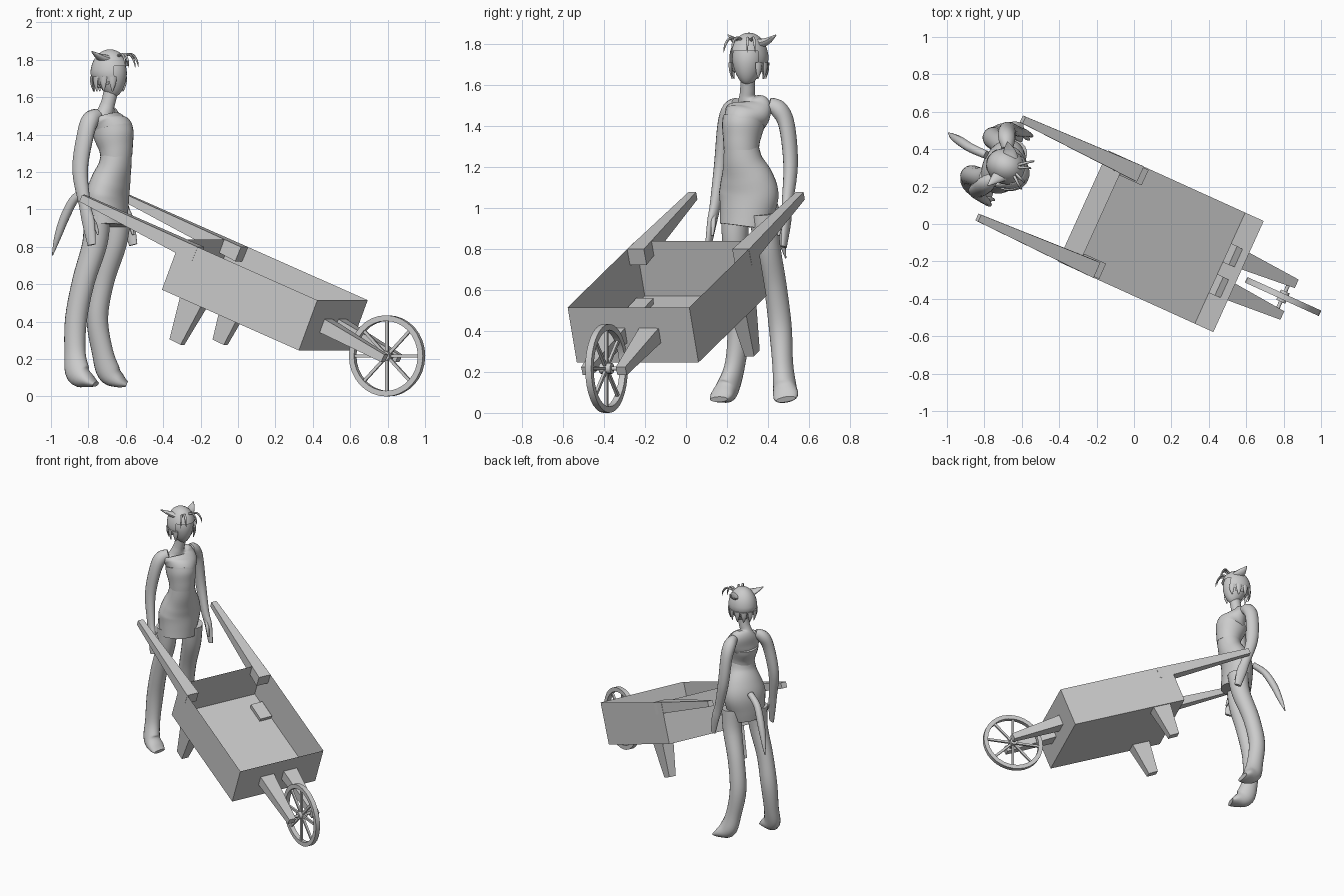
import bpy, bmesh, math
from mathutils import Vector, Matrix

if "Cube" in bpy.data.objects:
    bpy.data.objects.remove(bpy.data.objects["Cube"])

HEAD = math.radians(-24.4)
PITCH = math.radians(22)
ROT = Matrix.Rotation(HEAD, 4, 'Z')
# local frames: x forward, y left, z up
BARROW = Matrix.Translation((0.46, -0.236, 0.246)) @ ROT @ Matrix.Rotation(PITCH, 4, 'Y')
WHEEL = Matrix.Translation((0.797, -0.388, 0.217)) @ ROT
BODY = Matrix.Translation((-0.72, 0.33, 0)) @ ROT
TO_BODY = BODY.inverted()

grey = bpy.data.materials.new("light grey")
grey.diffuse_color = (0.6, 0.6, 0.6, 1)
grey.use_nodes = True
grey.node_tree.nodes["Principled BSDF"].inputs["Base Color"].default_value = grey.diffuse_color


def finish(name, bm, matrix, smooth):
    bmesh.ops.recalc_face_normals(bm, faces=bm.faces)
    me = bpy.data.meshes.new(name)
    bm.to_mesh(me)
    bm.free()
    me.materials.append(grey)
    me.transform(matrix)
    ob = bpy.data.objects.new(name, me)
    bpy.context.collection.objects.link(ob)
    if smooth:
        bpy.ops.object.select_all(action='DESELECT')
        ob.select_set(True)
        bpy.context.view_layer.objects.active = ob
        bpy.ops.object.shade_smooth_by_angle(angle=math.radians(45))
    return ob


def resample(pts, k):
    """Catmull-Rom through rows of (x, y, z, side radius, depth radius)."""
    out = []
    for i in range(len(pts) - 1):
        p0, p1, p2, p3 = pts[max(i - 1, 0)], pts[i], pts[i + 1], pts[min(i + 2, len(pts) - 1)]
        for j in range(k):
            t = j / k
            out.append([0.5 * (2 * b + (c - a) * t + (2 * a - 5 * b + 4 * c - d) * t * t
                        + (3 * b - a - 3 * c + d) * t ** 3) for a, b, c, d in zip(p0, p1, p2, p3)])
    return out + [list(pts[-1])]


def loft(name, pts, matrix, sides=20, k=5, ref=(0, 1, 0), cap=True):
    """Sweep an ellipse (or a square when sides is 4) along the points."""
    square = sides == 4
    rows = pts if square else resample(pts, k)
    bm, rings = bmesh.new(), []
    for i, r in enumerate(rows):
        a, b = rows[max(i - 1, 0)], rows[min(i + 1, len(rows) - 1)]
        t = (Vector(b[:3]) - Vector(a[:3])).normalized()
        s = Vector(ref)
        s = (s - t * s.dot(t)).normalized()
        u = t.cross(s)
        f = math.sqrt(2) if square else 1
        ring = []
        for j in range(sides):
            g = 2 * math.pi * (j + (0.5 if square else 0)) / sides
            ring.append(bm.verts.new(Vector(r[:3]) + s * r[3] * f * math.cos(g) + u * r[4] * f * math.sin(g)))
        rings.append(ring)
    for p, q in zip(rings, rings[1:]):
        for j in range(sides):
            bm.faces.new((p[j], p[(j + 1) % sides], q[(j + 1) % sides], q[j]))
    if cap:
        bm.faces.new(rings[0])
        bm.faces.new(rings[-1])
    return finish(name, bm, matrix, not square)


def lathe(name, profile, matrix, seg=32, closed=True):
    """Spin a (radius, side) profile around the local y axis."""
    bm = bmesh.new()
    vs = [bm.verts.new((r, y, 0)) for r, y in profile]
    n = len(vs)
    es = [bm.edges.new((vs[i], vs[(i + 1) % n])) for i in range(n if closed else n - 1)]
    bmesh.ops.spin(bm, geom=vs + es, axis=(0, 1, 0), cent=(0, 0, 0), steps=seg, angle=2 * math.pi)
    bmesh.ops.remove_doubles(bm, verts=bm.verts, dist=1e-5)
    return finish(name, bm, matrix, True)


# --- wheelbarrow: open tray, handles, legs, wheel arms
bm = bmesh.new()
bmesh.ops.create_cube(bm, size=1)
for v in bm.verts:
    v.co = ((v.co.x - 0.5) * 0.867, v.co.y * 0.652, (v.co.z + 0.5) * 0.29)
bm.faces.ensure_lookup_table()
bmesh.ops.delete(bm, geom=[f for f in bm.faces if f.calc_center_median().z > 0.28], context='FACES')
finish("tray", bm, BARROW, False)

for s, side in ((1, "left"), (-1, "right")):
    loft(side + "_handle", [(-0.76, s * 0.282, 0.248, 0.045, 0.042), (-1.5, s * 0.288, 0.272, 0.02, 0.02)], BARROW, 4)
    loft(side + "_stand", [(-0.69, s * 0.275, 0.03, 0.045, 0.07), (-0.70, s * 0.28, -0.235, 0.025, 0.036)], BARROW, 4)
    loft(side + "_wheel_arm", [(-0.04, s * 0.09, 0.145, 0.055, 0.04), (0.385, s * 0.093, 0.11, 0.025, 0.022)], BARROW, 4)

# --- wheel
T = 0.016
lathe("wheel_rim", [(0.217, -T), (0.217, T), (0.187, T), (0.187, -T)], WHEEL)
lathe("wheel_hub", [(0, -0.03), (0.026, -0.03), (0.026, 0.03), (0, 0.03)], WHEEL, 16, False)
lathe("axle", [(0, -0.11), (0.01, -0.11), (0.01, 0.11), (0, 0.11)], WHEEL, 12, False)
for i in range(8):
    g = i * math.pi / 4
    c, q = math.cos(g), math.sin(g)
    loft("spoke", [(0.015 * c, 0, 0.015 * q, 0.007, 0.008), (0.192 * c, 0, 0.192 * q, 0.007, 0.008)], WHEEL, 4)

# --- figure: torso and clothes
loft("chest_and_neck", [(0.05, -0.008, 1.64, 0.036, 0.04), (0.038, -0.015, 1.58, 0.036, 0.038),
                        (0.028, -0.02, 1.54, 0.045, 0.042), (0.022, -0.01, 1.505, 0.105, 0.055),
                        (0.045, -0.012, 1.46, 0.118, 0.083), (0.068, -0.02, 1.42, 0.098, 0.108),
                        (0.08, -0.025, 1.36, 0.085, 0.09)], BODY, 28)
loft("top", [(0.064, -0.022, 1.432, 0.104, 0.108), (0.074, -0.025, 1.39, 0.1, 0.108),
             (0.085, -0.026, 1.33, 0.09, 0.092), (0.088, -0.026, 1.28, 0.086, 0.084)], BODY, 28)
loft("skirt", [(0.088, -0.026, 1.30, 0.085, 0.082), (0.078, -0.022, 1.23, 0.1, 0.086),
               (0.05, -0.014, 1.15, 0.134, 0.1), (0.03, -0.012, 1.07, 0.152, 0.108),
               (0.03, -0.022, 0.98, 0.138, 0.108), (0.034, -0.03, 0.91, 0.128, 0.106)], BODY, 28)


# --- legs, given in world positions
def leg(name, pts):
    rows = []
    for x, y, z, a, b in pts:
        rows.append((*(TO_BODY @ Vector((x, y, z))), a, b))
    loft(name, rows, BODY, 20)


leg("right_leg", [(-0.755, 0.24, 0.97, 0.07, 0.075), (-0.765, 0.24, 0.82, 0.062, 0.068),
                  (-0.825, 0.248, 0.62, 0.054, 0.062), (-0.865, 0.258, 0.42, 0.055, 0.06),
                  (-0.872, 0.24, 0.24, 0.048, 0.058), (-0.855, 0.205, 0.125, 0.052, 0.068),
                  (-0.80, 0.175, 0.085, 0.058, 0.038), (-0.76, 0.16, 0.066, 0.045, 0.014)])
leg("left_leg", [(-0.645, 0.38, 0.97, 0.07, 0.075), (-0.66, 0.395, 0.82, 0.065, 0.066),
                 (-0.72, 0.435, 0.62, 0.056, 0.06), (-0.752, 0.46, 0.42, 0.056, 0.058),
                 (-0.725, 0.472, 0.24, 0.05, 0.058), (-0.69, 0.482, 0.13, 0.056, 0.064),
                 (-0.635, 0.487, 0.085, 0.062, 0.038), (-0.595, 0.488, 0.066, 0.048, 0.014)])

# --- arms: forward shift and spread differ slightly per side
ARM = {"right": (-1, (-0.048, 0.195), (-0.012, 0.21), (0.035, 0.228)),
       "left": (1, (-0.025, 0.187), (0.025, 0.192), (0.085, 0.2))}
for side, (s, el, wr, ha) in ARM.items():
    loft(side + "_arm", [(0.01, s * 0.085, 1.505, 0.03, 0.035), (-0.015, s * 0.13, 1.48, 0.042, 0.047),
                         (-0.03, s * 0.165, 1.40, 0.038, 0.047), (el[0], s * el[1], 1.21, 0.034, 0.043),
                         (wr[0], s * wr[1], 1.02, 0.026, 0.033), ((wr[0] + ha[0]) / 2, s * (wr[1] + 0.008), 0.93, 0.02, 0.036),
                         (ha[0], s * ha[1], 0.81, 0.012, 0.024)], BODY, 16)
    loft(side + "_thumb", [(wr[0] + 0.02, s * wr[1], 0.97, 0.014, 0.014), (wr[0] + 0.052, s * (wr[1] - 0.012), 0.92, 0.012, 0.012),
                           (wr[0] + 0.07, s * (wr[1] - 0.015), 0.865, 0.006, 0.006)], BODY, 10)

# --- head, narrowing to the chin
HC = Vector((0.042, -0.006, 1.725))


def ball(name, size, edit):
    bm = bmesh.new()
    bmesh.ops.create_uvsphere(bm, u_segments=32, v_segments=20, radius=1)
    edit(bm)
    for v in bm.verts:
        x, y, z = v.co
        k = 1 + 0.25 * min(z, 0)
        v.co = Vector((x * size[0] * k + (0.02 * -z if z < 0 else 0), y * size[1] * k, z * size[2])) + HC
    finish(name, bm, BODY, True)


ball("head", (0.092, 0.08, 0.125), lambda b: None)


# --- hair cap with an open face and zigzag edge
def trim(b):
    gone = []
    for f in b.faces:
        c = f.calc_center_median()
        g = math.atan2(c.y, c.x)
        zig = 0.14 * abs(((g * 8 / math.pi) % 1) * 2 - 1)
        limit = 0.42 - zig if abs(g) < 0.95 else -0.25 - zig - 0.12 * (abs(g) - 0.95)
        if c.z < limit:
            gone.append(f)
    bmesh.ops.delete(b, geom=gone, context='FACES')


ball("hair", (0.107, 0.094, 0.131), trim)

# --- hair locks, ears, front strands
for g in range(-150, 181, 30):
    if abs(g) < 60:
        continue
    c, q = math.cos(math.radians(g)), math.sin(math.radians(g))
    loft("hair_lock", [(HC.x + 0.1 * c, HC.y + 0.088 * q, 1.71, 0.022, 0.01),
                       (HC.x + 0.1 * c, HC.y + 0.086 * q, 1.67, 0.016, 0.008),
                       (HC.x + 0.09 * c, HC.y + 0.08 * q, 1.63, 0.002, 0.002)], BODY, 8, 3, (-q, c, 0))
for s, tip in ((1, 0.118), (-1, 0.14)):
    loft("ear", [(0.045, s * 0.045, 1.80, 0.042, 0.025), (0.02, s * 0.085, 1.815, 0.03, 0.016),
                 (-0.005, s * tip, 1.845, 0.003, 0.003)], BODY, 12, 4, (1, 0, 0))
    for w in (0.03, 0.06):
        loft("front_strand", [(0.09, s * w * 0.4, 1.815, 0.008, 0.008), (0.135, s * w, 1.83, 0.007, 0.007),
                              (0.16, s * w * 1.3, 1.80, 0.006, 0.006), (0.168, s * w * 1.4, 1.76, 0.001, 0.001)],
             BODY, 8, 4)

# --- tail
loft("tail", [(*(TO_BODY @ Vector(p)), r, r) for p, r in (
    ((-0.79, 0.37, 1.11), 0.022), ((-0.87, 0.405, 1.06), 0.024), ((-0.925, 0.44, 0.96), 0.025),
    ((-0.965, 0.465, 0.85), 0.018), ((-0.992, 0.487, 0.755), 0.003))], BODY, 12)
